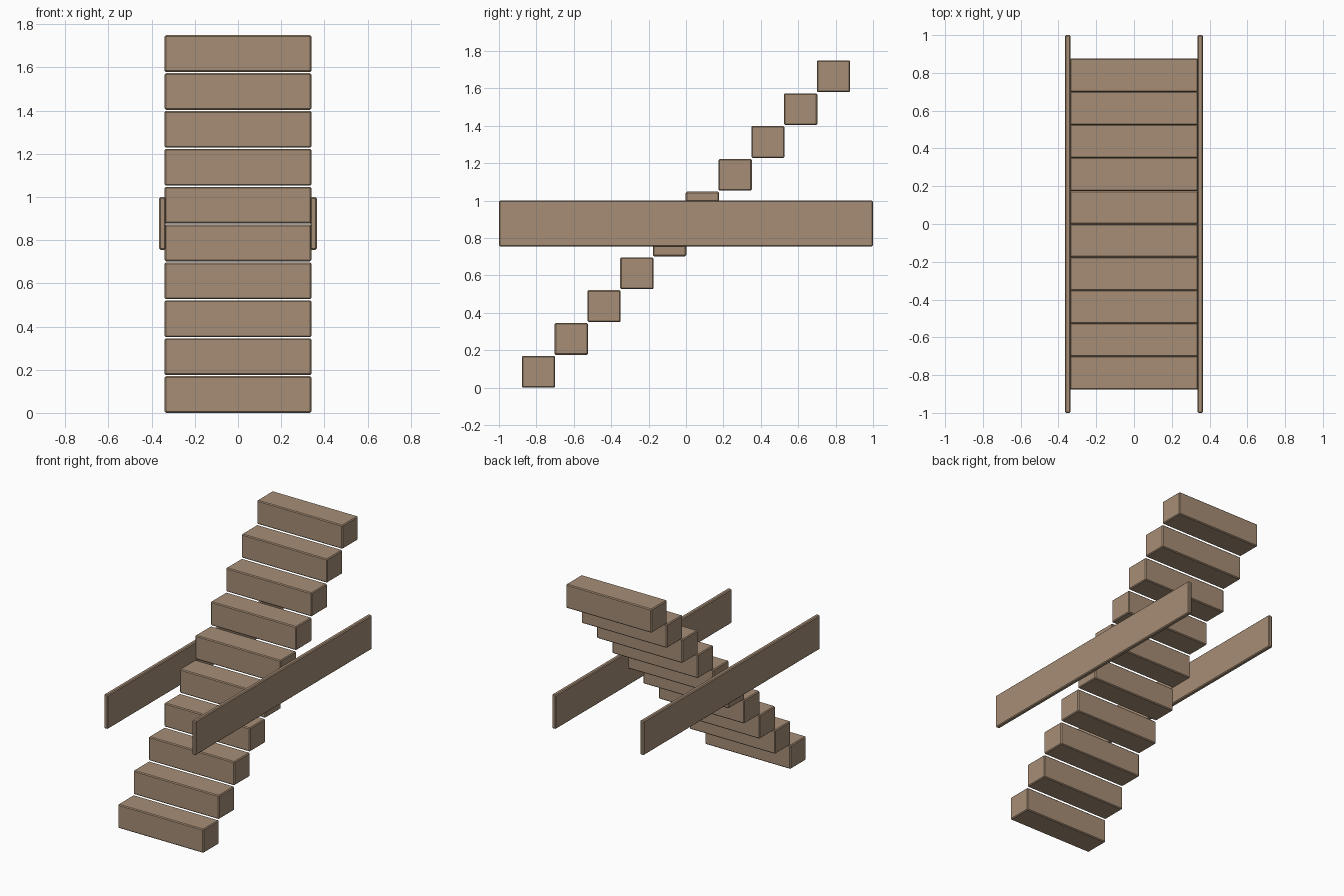
import bpy

# Remove the default cube
cube = bpy.data.objects.get("Cube")
if cube:
    bpy.data.objects.remove(cube, do_unlink=True)

# Single wood colour
wood = bpy.data.materials.new("light_brown_wood")
wood.use_nodes = True
colour = (0.38, 0.27, 0.18, 1.0)
wood.diffuse_color = colour
wood.node_tree.nodes["Principled BSDF"].inputs["Base Color"].default_value = colour


def beam(name, low, high, bevel=0.006):
    """Box between two corners with slightly chamfered edges."""
    centre = [(a + b) / 2 for a, b in zip(low, high)]
    bpy.ops.mesh.primitive_cube_add(size=1, location=centre)
    obj = bpy.context.object
    obj.name = name
    obj.scale = [b - a for a, b in zip(low, high)]
    bpy.ops.object.transform_apply(location=False, rotation=False, scale=True)
    obj.data.materials.append(wood)
    chamfer = obj.modifiers.new("chamfer", "BEVEL")
    chamfer.width = bevel
    chamfer.segments = 1
    return obj


# Rising flight of solid steps
STEPS = 10
HALF_WIDTH = 0.34
DEPTH, HEIGHT = 0.178, 0.17
RUN, RISE = 0.1752, 0.1755
for i in range(STEPS):
    y = (i - (STEPS - 1) / 2) * RUN
    z = i * RISE
    beam(f"step_{i + 1}",
         (-HALF_WIDTH, y - DEPTH / 2, z),
         (HALF_WIDTH, y + DEPTH / 2, z + HEIGHT))

# Level side boards
for side, x in (("left", 0.35), ("right", -0.35)):
    beam(f"side_board_{side}", (x - 0.015, -1, 0.755), (x + 0.015, 1, 1.0))
